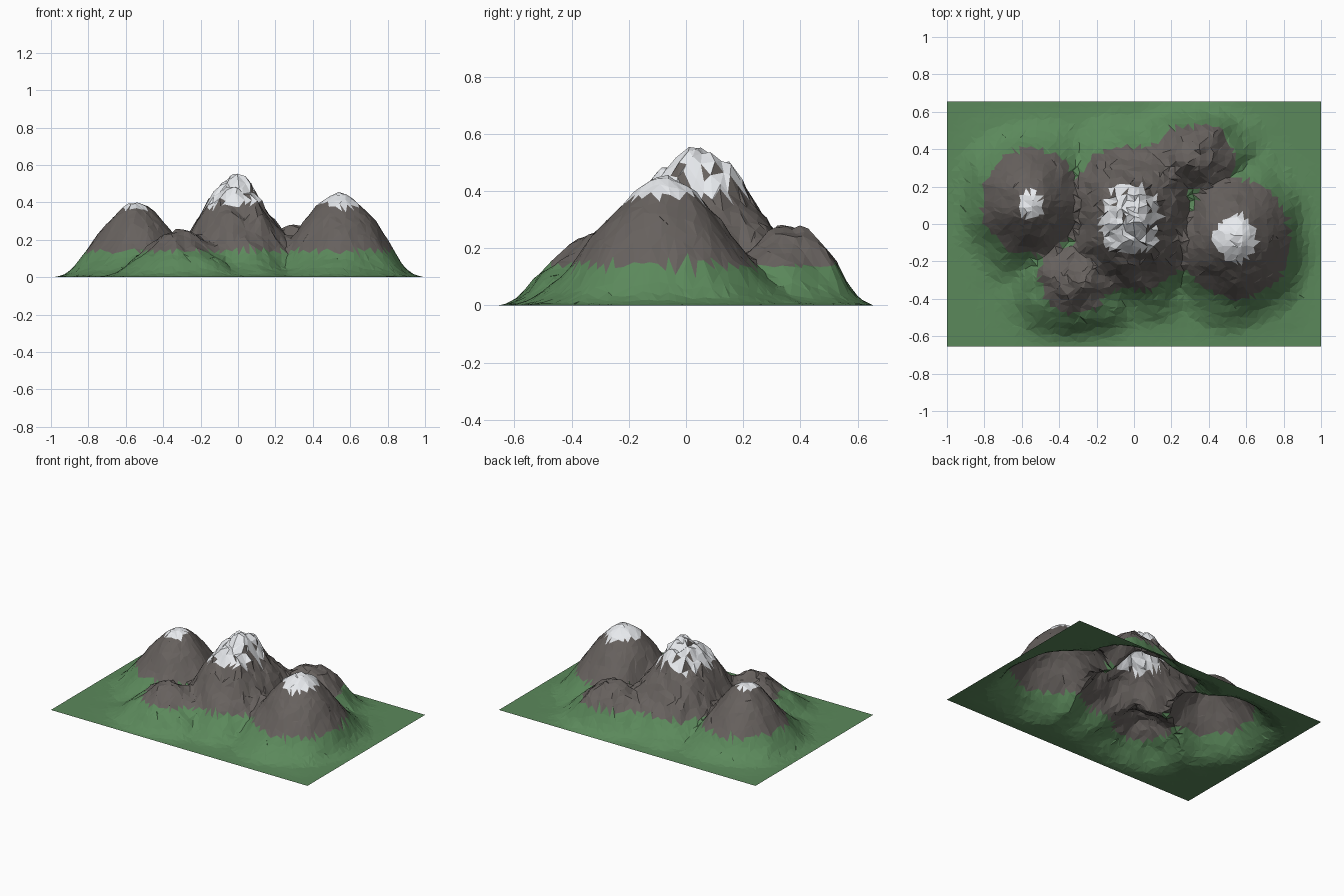
import bpy, bmesh, math, random
from mathutils import Vector, noise

if "Cube" in bpy.data.objects:
    bpy.data.objects.remove(bpy.data.objects["Cube"])

random.seed(4)
HX, HY = 1.0, 0.655
NX, NY = 62, 42

# Peaks: x, y, height, foot radius in x, foot radius in y, roughness, sharp tip, squareness
PEAKS = [(-0.01, 0.03, 0.475, 0.46, 0.56, 0.036, 0.08, 2.5),
         (-0.55, 0.12, 0.38, 0.42, 0.45, 0.018, 0.02, 2),
         (0.54, -0.08, 0.43, 0.455, 0.48, 0.018, 0.025, 2),
         (-0.31, -0.31, 0.225, 0.43, 0.38, 0.040, 0.02, 2),
         (0.32, 0.36, 0.275, 0.40, 0.35, 0.040, 0.0, 2)]
# Slope profile: fraction of foot radius, fraction of height
PROFILE = [(0, 1), (0.12, 0.97), (0.25, 0.88), (0.42, 0.70), (0.6, 0.42),
           (0.72, 0.24), (0.85, 0.10), (1, 0.02), (1.25, 0)]


def slope(t):
    for (a, p), (b, q) in zip(PROFILE, PROFILE[1:]):
        if t < b:
            return p + (q - p) * (t - a) / (b - a)
    return 0.0


def height(x, y):
    hs = []
    for px, py, h, rx, ry, rough, tip, sq in PEAKS:
        dx, dy = abs(x - px) / rx, abs(y - py) / ry
        t = (dx ** sq + dy ** sq) ** (1 / sq)
        t *= 1 + 0.08 * noise.noise(Vector((x * 5, y * 5, px * 9)))
        z = h * slope(t) + tip * max(0, 1 - t / 0.4)
        n = noise.noise(Vector((x * 9, y * 9, px))) + 0.6 * noise.noise(Vector((x * 20, y * 20, py)))
        hs.append(z + rough * n * min(1, z / 0.2))
    z = max(sum(max(h, 0) ** 8 for h in hs) ** (1 / 8), 0)
    # Narrow gully between the middle and right peaks
    z -= 0.05 * math.exp(-((x - 0.3) / 0.05) ** 2 - ((y - 0.08) / 0.12) ** 2)
    edge = min(1, (HX - abs(x)) / 0.16, (HY - abs(y)) / 0.13)
    return z * max(edge, 0) ** 0.9


# Terrain sheet with jittered points and flat triangles
bm = bmesh.new()
rows = []
for j in range(NY + 1):
    row = []
    for i in range(NX + 1):
        x, y = HX * (2 * i / NX - 1), HY * (2 * j / NY - 1)
        if 0 < i < NX:
            x += random.uniform(-0.011, 0.011)
        if 0 < j < NY:
            y += random.uniform(-0.011, 0.011)
        z = height(x, y)
        if z > 0.39 and abs(x) < 0.3:
            z += random.uniform(-0.018, 0.018)
        row.append(bm.verts.new((x, y, z)))
    rows.append(row)
for j in range(NY):
    for i in range(NX):
        a, b, c, d = rows[j][i], rows[j][i + 1], rows[j + 1][i + 1], rows[j + 1][i]
        tris = ((a, b, c), (a, c, d)) if random.random() < 0.5 else ((a, b, d), (b, c, d))
        for t in tris:
            bm.faces.new(t)
bm.normal_update()

# Grass, rock and snow bands by height, with bare rock on the steepest snow faces
for f in bm.faces:
    c = f.calc_center_median()
    snow = 0.38 + 0.03 * noise.noise(c * 8)
    f.material_index = 0 if c.z < 0.14 else 1 if c.z < snow else 2
    if c.z > snow and f.normal.z < 0.42:
        f.material_index = 1

mesh = bpy.data.meshes.new("mountain_range")
bm.to_mesh(mesh)
bm.free()
for name, col in (("grass", (0.105, 0.25, 0.105, 1)),
                  ("rock", (0.135, 0.12, 0.112, 1)),
                  ("snow", (0.8, 0.82, 0.85, 1))):
    m = bpy.data.materials.new(name)
    m.diffuse_color = col
    m.use_nodes = True
    m.node_tree.nodes["Principled BSDF"].inputs["Base Color"].default_value = m.diffuse_color
    mesh.materials.append(m)
bpy.context.collection.objects.link(bpy.data.objects.new("mountain_range", mesh))
